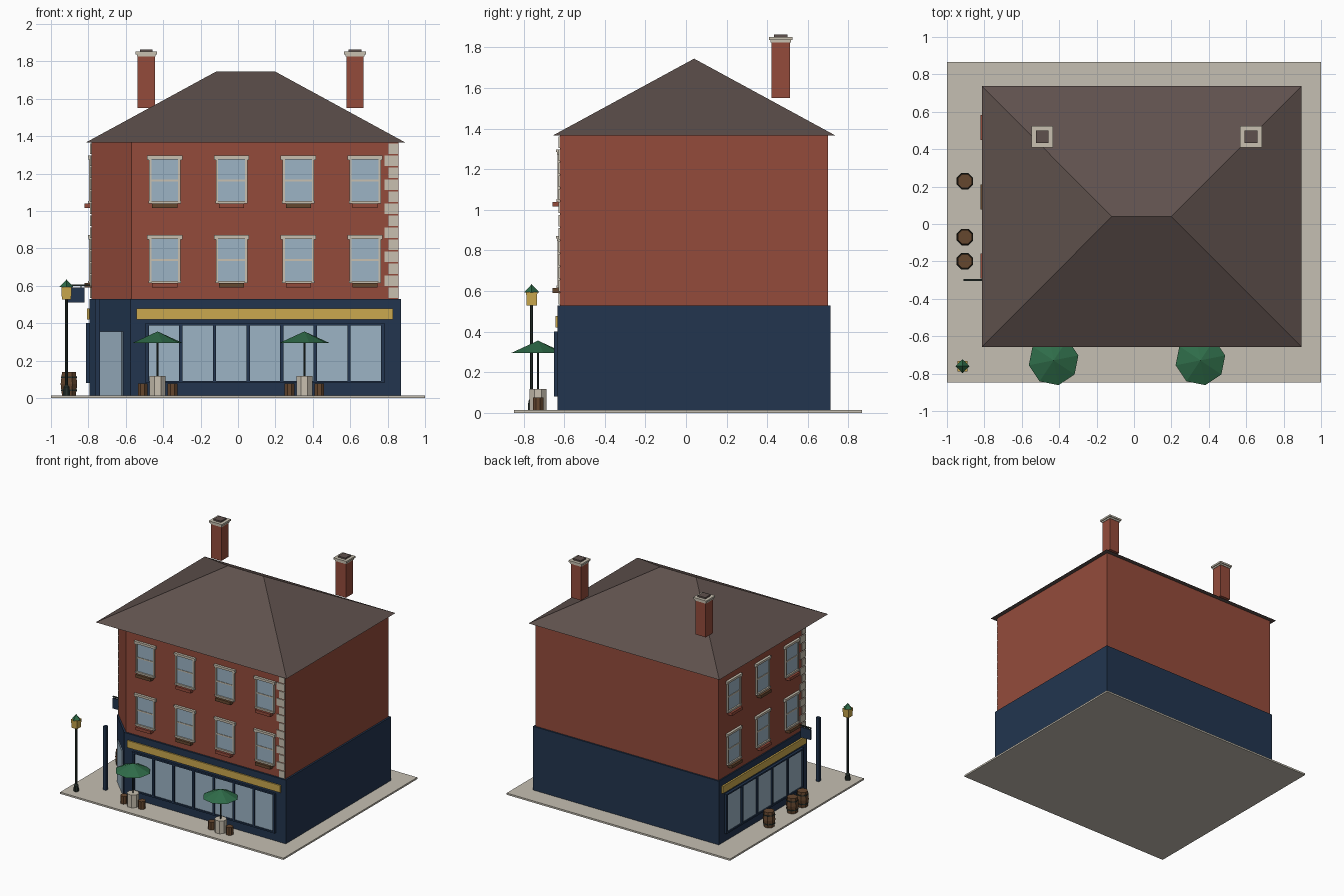
import bpy, bmesh, math
from mathutils import Matrix, Vector

if "Cube" in bpy.data.objects:
    bpy.data.objects.remove(bpy.data.objects["Cube"])


def colour(name, hexa):
    m = bpy.data.materials.new(name)
    rgb = [int(hexa[i:i + 2], 16) / 255 for i in (0, 2, 4)]
    m.diffuse_color = [c / 12.92 if c <= 0.04045 else ((c + 0.055) / 1.055) ** 2.4 for c in rgb] + [1]
    m.use_nodes = True
    m.node_tree.nodes["Principled BSDF"].inputs["Base Color"].default_value = m.diffuse_color
    return m


BRICK = colour("brick red", "944B3B")
NAVY = colour("navy paint", "22354F")
GLASS = colour("pale blue glass", "9CB4C5")
CREAM = colour("cream stone", "C8C0B0")
ROOF = colour("slate brown", "5F514D")
GOLD = colour("gold", "CBA94E")
GREEN = colour("canvas green", "2F6C49")
BROWN = colour("barrel brown", "65472F")
PAVING = colour("paving", "C5BFB2")
IRON = colour("dark iron", "26302C")


def finish(name, bm, mat, M=Matrix()):
    bm.transform(M)
    bmesh.ops.recalc_face_normals(bm, faces=bm.faces)
    me = bpy.data.meshes.new(name)
    bm.to_mesh(me)
    bm.free()
    me.materials.append(mat)
    ob = bpy.data.objects.new(name, me)
    bpy.context.collection.objects.link(ob)
    return ob


def boxes(name, mat, spans, M=Matrix()):
    """One object from boxes given as (x0, x1, y0, y1, z0, z1)."""
    bm = bmesh.new()
    for x0, x1, y0, y1, z0, z1 in spans:
        T = Matrix.Translation(((x0 + x1) / 2, (y0 + y1) / 2, (z0 + z1) / 2))
        S = Matrix.Diagonal((x1 - x0, y1 - y0, z1 - z0, 1))
        bmesh.ops.create_cube(bm, size=1, matrix=T @ S)
    return finish(name, bm, mat, M)


def prism(name, mat, outline, z0, z1):
    bm = bmesh.new()
    f = bm.faces.new([bm.verts.new((x, y, z0)) for x, y in outline])
    top = bmesh.ops.extrude_face_region(bm, geom=[f])["geom"]
    bmesh.ops.translate(bm, vec=(0, 0, z1 - z0), verts=[v for v in top if isinstance(v, bmesh.types.BMVert)])
    return finish(name, bm, mat)


def turned(name, mat, x, y, profile, sides=8, turn=0.5):
    """Stack of rings from (radius, z) pairs, closed at both ends."""
    bm = bmesh.new()
    rings = []
    for r, z in profile:
        rings.append([bm.verts.new((x + r * math.cos(a), y + r * math.sin(a), z))
                      for a in [(k + turn) * math.tau / sides for k in range(sides)]])
    for a, b in zip(rings, rings[1:]):
        for k in range(sides):
            j = (k + 1) % sides
            bm.faces.new((a[k], a[j], b[j], b[k]))
    bm.faces.new(rings[0])
    bm.faces.new(rings[-1])
    bmesh.ops.remove_doubles(bm, verts=bm.verts, dist=1e-5)
    return finish(name, bm, mat)


G = 0.014  # paving top

# Ground slab and the two storeys of walls, with a cut corner
boxes("pavement", PAVING, [(-1, 1, -0.847, 0.866, 0, G)])
prism("shop_walls", NAVY, [(-0.793, 0.712), (-0.793, -0.416), (-0.576, -0.634),
                           (0.872, -0.634), (0.872, 0.712)], G, 0.53)
prism("brick_walls", BRICK, [(-0.783, 0.70), (-0.783, -0.41), (-0.57, -0.62),
                             (0.858, -0.62), (0.858, 0.70)], 0.53, 1.368)

# Hipped roof
bm = bmesh.new()
eave = [bm.verts.new(p + (1.366,)) for p in [(-0.814, -0.657), (0.895, -0.657), (0.895, 0.737), (-0.814, 0.737)]]
r0, r1 = bm.verts.new((-0.118, 0.04, 1.745)), bm.verts.new((0.2, 0.04, 1.745))
a, b, c, d = eave
for f in [(a, b, r1, r0), (b, c, r1), (c, d, r0, r1), (d, a, r0), (d, c, b, a)]:
    bm.faces.new(f)
finish("hipped_roof", bm, ROOF)

# Chimneys
for x in (-0.49, 0.626):
    def stack(h, z0, z1, y=0.467):
        return [(x - h, x + h, y - h, y + h, z0, z1)]
    boxes("chimney_stack", BRICK, stack(0.046, 1.55, 1.835))
    boxes("chimney_cap", CREAM, stack(0.05, 1.825, 1.838) + stack(0.058, 1.838, 1.852))
    boxes("chimney_pot", ROOF, stack(0.034, 1.852, 1.864))


def facade(side, M, L, cols, panes, parity):
    """Windows, corner stones and shopfront; x runs along the wall, -y is outward."""
    frames, glass, boxes_a, boxes_b = [], [], [], []
    for i in range(cols):
        u = (i + 0.5) / cols * L
        for row, z in enumerate((0.617, 1.043)):
            t = z + 0.245
            glass.append((u - 0.074, u + 0.074, -0.006, 0.002, z, t))
            for s in (-1, 1):
                c = u + s * 0.078
                frames.append((c - 0.006, c + 0.006, -0.014, 0.002, z, t))
                c = u + s * 0.085
                frames.append((c - 0.009, c + 0.009, -0.016, 0.002, t - 0.015, t))
            frames.append((u - 0.075, u + 0.075, -0.010, 0.002, z + 0.116, z + 0.126))
            frames.append((u - 0.094, u + 0.094, -0.02, 0.002, t - 0.003, t + 0.009))
            frames.append((u - 0.082, u + 0.082, -0.015, 0.002, t - 0.012, t))
            frames.append((u - 0.086, u + 0.086, -0.018, 0.002, z - 0.003, z + 0.01))
            dest = boxes_a if (i + row + parity) % 2 else boxes_b
            dest.append((u - 0.067, u + 0.067, -0.037, 0.002, z - 0.027, z - 0.003))
    boxes(side + "_window_glass", GLASS, glass, M)
    boxes(side + "_window_frames", CREAM, frames, M)
    boxes(side + "_brown_planters", BROWN, boxes_a, M)
    boxes(side + "_red_planters", BRICK, boxes_b, M)
    # Alternating corner stones
    n = 13
    h = 0.835 / n
    boxes(side + "_corner_stones", CREAM,
          [(L - (0.074 if k % 2 else 0.053), L - 0.003, -0.008, 0.002,
            0.53 + k * h + 0.004, 0.53 + (k + 1) * h - 0.004) for k in range(n)], M)
    # Shopfront: sign band, mullioned frame and panes
    boxes(side + "_sign_band", GOLD, [(L / 2 - 0.48 * L, L / 2 + 0.48 * L, -0.024, -0.01, 0.42, 0.478)], M)
    w0, w1 = L / 2 - 0.447 * L, L / 2 + 0.447 * L
    p = (w1 - w0 - 0.018) / panes
    bars = [(w0, w1, -0.03, -0.01, 0.08, 0.092), (w0, w1, -0.03, -0.01, 0.388, 0.4)]
    bars += [(w0 + k * p, w0 + k * p + 0.018, -0.03, -0.01, 0.092, 0.388) for k in range(panes + 1)]
    boxes(side + "_shop_frame", NAVY, bars, M)
    boxes(side + "_shop_glass", GLASS, [(w0 + 0.01, w1 - 0.01, -0.02, -0.012, 0.09, 0.39)], M)


facade("front", Matrix.Translation((-0.57, -0.62, 0)), 1.428, 4, 7, 0)
facade("left", Matrix.Translation((-0.783, 0.70, 0)) @ Matrix.Rotation(-math.pi / 2, 4, "Z"), 1.11, 3, 5, 1)

# Corner entrance and the post that marks the outer corner
corner = Matrix.Translation((-0.6845, -0.525, 0)) @ Matrix.Rotation(-math.pi / 4, 4, "Z")
boxes("corner_door", GLASS, [(-0.097, 0.097, -0.008, 0.002, G, 0.355)], corner)
boxes("corner_post", NAVY, [(-0.765, -0.739, -0.632, -0.606, G, 0.53)])

# Hanging sign on a bracket
boxes("sign_bracket", IRON, [(-0.912, -0.783, -0.305, -0.295, 0.6, 0.608),
                             (-0.89, -0.884, -0.303, -0.297, 0.59, 0.6),
                             (-0.842, -0.836, -0.303, -0.297, 0.59, 0.6)])
boxes("hanging_sign", NAVY, [(-0.908, -0.822, -0.306, -0.294, 0.51, 0.592)])

# Street lamp
lx, ly = -0.917, -0.76
turned("lamp_post", IRON, lx, ly, [(0.02, G), (0.018, 0.06), (0.008, 0.07), (0.008, 0.53)])
turned("lamp_lantern", GOLD, lx, ly, [(0.035, 0.528), (0.039, 0.595)], 4)
turned("lamp_hood", GREEN, lx, ly, [(0.037, 0.594), (0.0, 0.634)], 4, 0)

# Parasol tables with stools
for x in (-0.43, 0.355):
    y = -0.729
    turned("parasol_canopy", GREEN, x, y, [(0.135, 0.295), (0.0, 0.356)], 8, 0.25)
    turned("parasol_pole", IRON, x, y, [(0.005, 0.11), (0.005, 0.34)])
    turned("table", CREAM, x, y, [(0.046, G), (0.046, 0.117)])
    for s in (-1, 1):
        turned("stool", BROWN, x + s * 0.08, y, [(0.028, G), (0.028, 0.077)])

# Barrels with iron hoops
for y in (0.229, -0.07, -0.199):
    turned("barrel", BROWN, -0.904, y, [(0.04, G), (0.048, 0.075), (0.04, 0.138)])
    for z in (0.038, 0.108):
        turned("barrel_hoop", IRON, -0.904, y, [(0.047, z), (0.047, z + 0.008)])
